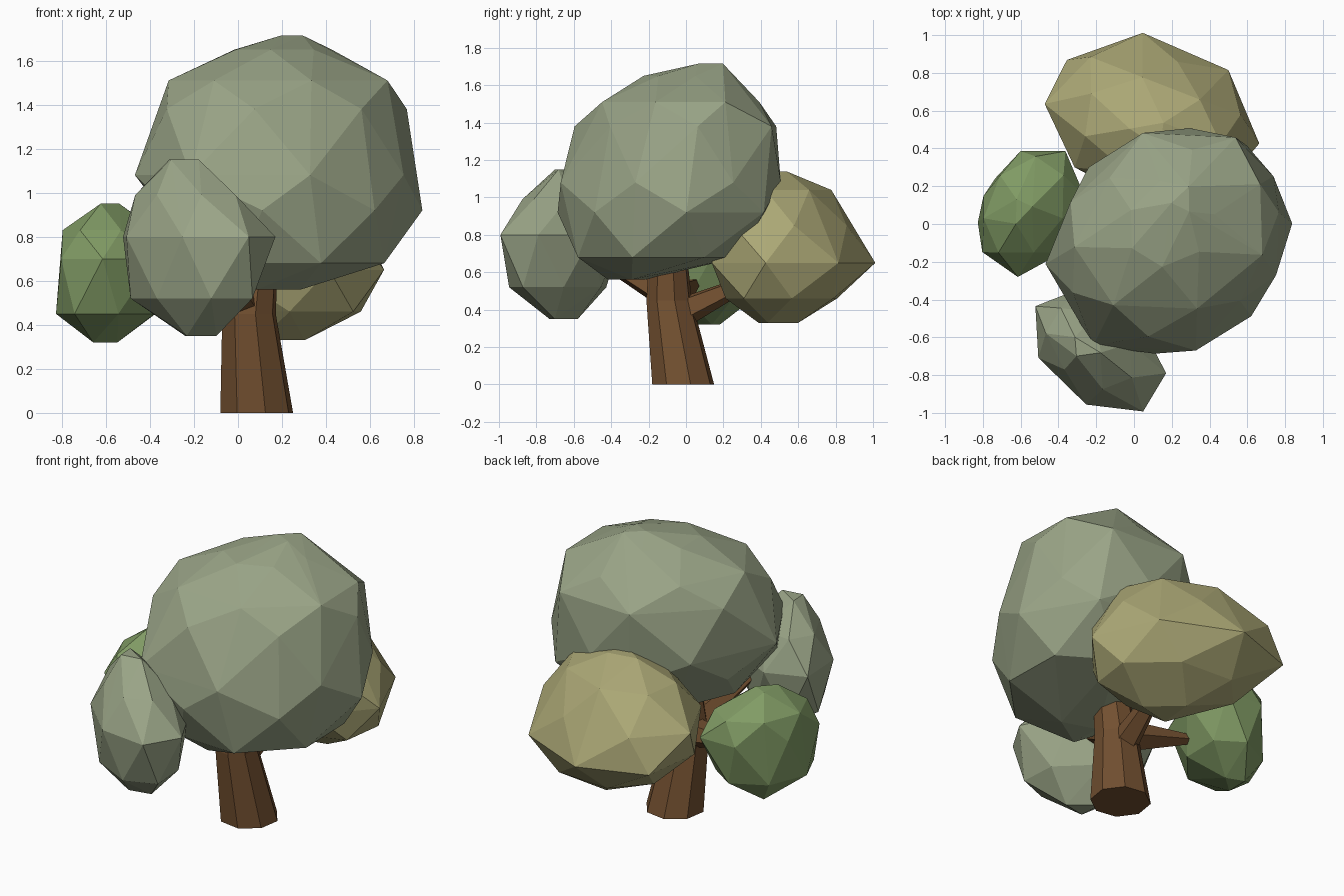
import bpy, bmesh, math
from mathutils import Vector

if "Cube" in bpy.data.objects:
    bpy.data.objects.remove(bpy.data.objects["Cube"])


def material(name, rgb):
    m = bpy.data.materials.new(name)
    m.diffuse_color = (*rgb, 1)
    m.use_nodes = True
    m.node_tree.nodes["Principled BSDF"].inputs["Base Color"].default_value = m.diffuse_color
    return m


def finish(bm, name, mat):
    bmesh.ops.recalc_face_normals(bm, faces=bm.faces)
    mesh = bpy.data.meshes.new(name)
    bm.to_mesh(mesh)
    bm.free()
    mesh.materials.append(mat)
    obj = bpy.data.objects.new(name, mesh)
    bpy.context.collection.objects.link(obj)
    return obj


def foliage(name, mat, rings, start, skew):
    """Faceted clump: hull of staggered rings (z, x min, x max, y min, y max).
    Skew stretches the rings along one diagonal in plan."""
    bm = bmesh.new()
    for i, (z, x0, x1, y0, y1) in enumerate(rings):
        n = 3 if i in (0, len(rings) - 1) else 7
        for k in range(n):
            a = start + 2 * math.pi * (k + 0.5 * (i % 2)) / n
            bm.verts.new(((x0 + x1) / 2 + (x1 - x0) * 0.515 * math.cos(a - skew / 2),
                          (y0 + y1) / 2 + (y1 - y0) * 0.515 * math.sin(a + skew / 2), z))
    bmesh.ops.convex_hull(bm, input=bm.verts[:])
    loose = [v for v in bm.verts if not v.link_faces]
    bmesh.ops.delete(bm, geom=loose, context='VERTS')
    return finish(bm, name, mat)


def limb(name, mat, path, sides, level=False):
    """Tapered tube through (point, radius) stations; level keeps rings flat."""
    bm = bmesh.new()
    axis = Vector(path[-1][0]) - Vector(path[0][0])
    turn = Vector((0, 0, 1)).rotation_difference(axis)
    loops = []
    for p, r in path:
        loop = []
        for k in range(sides):
            a = 2 * math.pi * (k + 0.3) / sides
            v = Vector((r * math.cos(a), r * math.sin(a), 0))
            loop.append(bm.verts.new(Vector(p) + (v if level else turn @ v)))
        loops.append(loop)
    for lo, hi in zip(loops, loops[1:]):
        for k in range(sides):
            j = (k + 1) % sides
            bm.faces.new((lo[k], lo[j], hi[j], hi[k]))
    bm.faces.new(loops[0][::-1])
    bm.faces.new(loops[-1])
    return finish(bm, name, mat)


bark = material("bark", (0.17, 0.08, 0.03))
sage = material("sage_leaves", (0.32, 0.37, 0.24))
olive = material("olive_leaves", (0.41, 0.39, 0.18))
green = material("green_leaves", (0.22, 0.33, 0.13))

# Trunk and branches
limb("trunk", bark, [((0.085, -0.015, 0), 0.17), ((0.05, -0.09, 0.45), 0.125),
                     ((0.1, -0.1, 0.85), 0.09)], 8, level=True)
limb("front_branch", bark, [((0.06, -0.06, 0.46), 0.09), ((-0.12, -0.52, 0.72), 0.04)], 5)
limb("back_branch", bark, [((0.05, -0.06, 0.37), 0.09), ((0.12, 0.4, 0.58), 0.03)], 5)
limb("left_branch", bark, [((0.05, -0.07, 0.46), 0.1), ((-0.42, 0.06, 0.55), 0.02)], 5)

# Main crown
foliage("main_crown", sage, [
    (0.56, 0.02, 0.28, -0.42, -0.2),
    (0.68, -0.15, 0.69, -0.60, 0.27),
    (0.92, -0.36, 0.82, -0.67, 0.47),
    (1.08, -0.45, 0.79, -0.70, 0.49),
    (1.38, -0.37, 0.75, -0.58, 0.51),
    (1.51, -0.30, 0.71, -0.47, 0.38),
    (1.65, -0.03, 0.42, -0.22, 0.24),
    (1.715, 0.2, 0.32, 0.05, 0.2)], start=0.1, skew=0.15)

# Smaller clumps
foliage("front_clump", sage, [
    (0.35, -0.28, -0.1, -0.76, -0.58),
    (0.52, -0.48, 0.08, -0.94, -0.42),
    (0.80, -0.54, 0.16, -1.0, -0.35),
    (0.99, -0.46, 0.0, -0.87, -0.44),
    (1.15, -0.35, -0.18, -0.72, -0.6)], start=-0.15, skew=-0.4)
foliage("left_clump", green, [
    (0.32, -0.69, -0.55, 0.04, 0.2),
    (0.45, -0.82, -0.36, -0.2, 0.34),
    (0.70, -0.82, -0.27, -0.27, 0.41),
    (0.83, -0.79, -0.36, -0.17, 0.35),
    (0.95, -0.65, -0.54, 0.0, 0.15)], start=0.1, skew=0.25)
foliage("back_clump", olive, [
    (0.33, 0.05, 0.3, 0.35, 0.6),
    (0.46, -0.2, 0.57, 0.22, 0.82),
    (0.65, -0.42, 0.65, 0.12, 1.0),
    (0.85, -0.46, 0.58, 0.14, 0.9),
    (1.04, -0.27, 0.45, 0.24, 0.77),
    (1.14, -0.02, 0.2, 0.4, 0.56)], start=-0.2, skew=-0.2)
